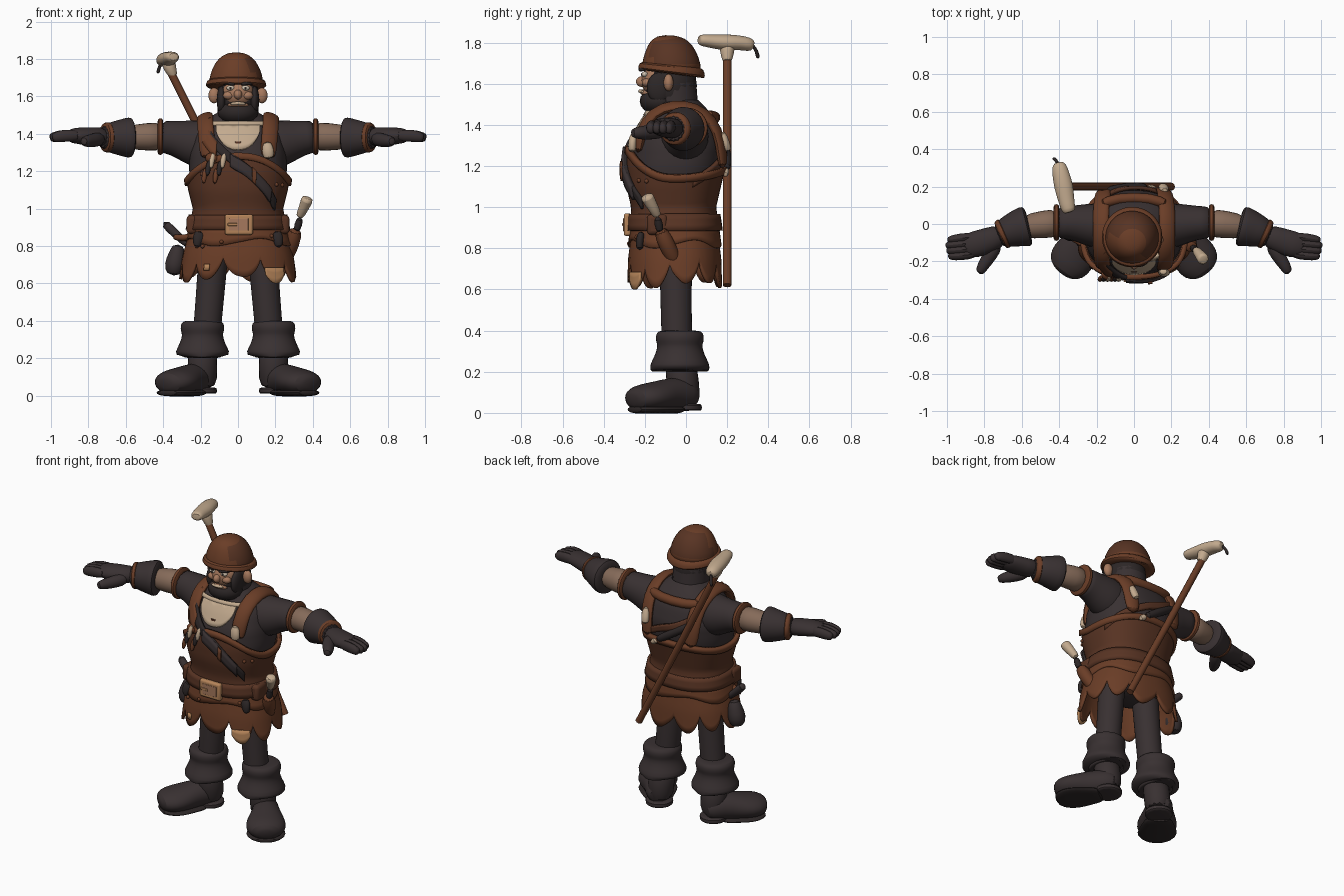
import bpy, bmesh, math, random
from mathutils import Vector
from math import sin, cos, pi, radians

if "Cube" in bpy.data.objects:
    bpy.data.objects.remove(bpy.data.objects["Cube"])
random.seed(4)
made = []

def colour(name, r, g, b):
    m = bpy.data.materials.new(name)
    m.use_nodes = True
    m.diffuse_color = (r, g, b, 1)
    bsdf = m.node_tree.nodes["Principled BSDF"]
    bsdf.inputs["Base Color"].default_value = (r, g, b, 1)
    bsdf.inputs["Roughness"].default_value = .8
    return m

DARK = colour("charcoal cloth", .040, .030, .031)
BLACK = colour("black leather", .026, .020, .020)
BROWN = colour("rust leather", .145, .047, .020)
HIDE = colour("brown hide", .098, .034, .017)
SKIN = colour("skin", .38, .19, .11)
ARM = colour("weathered skin", .235, .145, .10)
BONE = colour("bone", .54, .40, .27)
TAN = colour("tan leather", .46, .23, .1)
WHITE = colour("eye white", .62, .53, .42)

def finish(name, bm, mat, subsurf=0, thick=0):
    bmesh.ops.remove_doubles(bm, verts=bm.verts, dist=1e-5)
    bmesh.ops.recalc_face_normals(bm, faces=bm.faces)
    me = bpy.data.meshes.new(name)
    bm.to_mesh(me)
    bm.free()
    me.materials.append(mat)
    o = bpy.data.objects.new(name, me)
    bpy.context.collection.objects.link(o)
    if thick:
        sol = o.modifiers.new("thickness", 'SOLIDIFY')
        sol.thickness, sol.offset = thick, 0
    if subsurf:
        sub = o.modifiers.new("smooth", 'SUBSURF')
        sub.levels = sub.render_levels = subsurf
    made.append(o)
    return o

def tube(name, pts, w, mat, h=None, centre=None, n=12, subsurf=1):
    """Sweep an ellipse along points; w and h are half sizes, per point or constant."""
    pts = [Vector(p) for p in pts]
    k = len(pts)
    w = w if isinstance(w, (list, tuple)) else [w] * k
    h = w if h is None else h if isinstance(h, (list, tuple)) else [h] * k
    span = (pts[-1] - pts[0]).normalized()
    ref = Vector((0, 1, 0)) if abs(span.z) > .75 else Vector((0, 0, 1))
    bm, rings = bmesh.new(), []
    for i, p in enumerate(pts):
        t = (pts[min(i + 1, k - 1)] - pts[max(i - 1, 0)]).normalized()
        r = ref if centre is None else (p - Vector(centre)).normalized()
        side = t.cross(r).normalized()
        up = side.cross(t)
        rings.append([bm.verts.new(p + side * w[i] * cos(2 * pi * j / n) + up * h[i] * sin(2 * pi * j / n))
                      for j in range(n)])
    for a, b in zip(rings, rings[1:]):
        for j in range(n):
            bm.faces.new((a[j], a[(j + 1) % n], b[(j + 1) % n], b[j]))
    bm.faces.new(rings[0])
    bm.faces.new(rings[-1])
    return finish(name, bm, mat, subsurf)

def ball(name, loc, size, mat, seg=20):
    bm = bmesh.new()
    bmesh.ops.create_uvsphere(bm, u_segments=seg, v_segments=seg // 2, radius=1)
    for v in bm.verts:
        v.co = Vector(loc) + Vector([c * s for c, s in zip(v.co, size)])
    return finish(name, bm, mat)

def sheet(name, f, nu, nv, mat, thick=.015):
    bm = bmesh.new()
    g = [[bm.verts.new(f(i / nu, j / nv)) for j in range(nv + 1)] for i in range(nu + 1)]
    for i in range(nu):
        for j in range(nv):
            bm.faces.new((g[i][j], g[i + 1][j], g[i + 1][j + 1], g[i][j + 1]))
    return finish(name, bm, mat, 0, thick)

def block(name, loc, size, mat, bevel=.012):
    bm = bmesh.new()
    bmesh.ops.create_cube(bm, size=1)
    for v in bm.verts:
        v.co = Vector(loc) + Vector([c * s for c, s in zip(v.co, size)])
    b = finish(name, bm, mat).modifiers.new("bevel", 'BEVEL')
    b.width, b.segments = bevel, 3

# Body surface: height, half width, half depth, centre depth
PROFILE = [(.58, .31, .22, -.055), (.75, .285, .215, -.055), (.9, .24, .195, -.055), (1, .22, .185, -.06),
           (1.1, .245, .208, -.06), (1.2, .262, .222, -.05), (1.3, .258, .22, -.04), (1.4, .235, .185, -.03),
           (1.47, .18, .14, -.03), (1.52, .1, .1, -.04)]

def body(a, z, off=0):
    for p, q in zip(PROFILE, PROFILE[1:]):
        if z <= q[0] or q is PROFILE[-1]:
            break
    t = (z - p[0]) / (q[0] - p[0])
    rx, ry, cy = [p[i] + (q[i] - p[i]) * t for i in (1, 2, 3)]
    rnd = lambda v: math.copysign(abs(v) ** .85, v)
    return Vector(((rx + off) * rnd(cos(a)), cy + (ry + off) * rnd(sin(a)), z))

def band(name, lo, hi, off, mat, a0=0, a1=2 * pi, nu=72, nv=6, thick=.015):
    def f(u, v):
        a = a0 + (a1 - a0) * u
        return body(a, lo(a) + (hi(a) - lo(a)) * v, off)
    return sheet(name, f, nu, nv, mat, thick)

def wrap(name, a0, z0, a1, z1, half, off, mat, thick=.02):
    """Straight strap wrapped on the body between two angle and height points."""
    return sheet(name, lambda u, v: body(a0 + (a1 - a0) * u, z0 + (z1 - z0) * u + (v - .5) * 2 * half, off),
                 20, 3, mat, thick)

def level(z):
    return lambda a: z

def plate_edge(a):
    s = sin(a)
    return 1.14 + (.14 if s < 0 else .04) * s * s

# Torso and clothing
band("shirt", level(.85), level(1.52), 0, DARK, nv=24, thick=0)
ball("hips", (0, -.055, .84), (.22, .17, .1), DARK)
band("breastplate", level(.93), plate_edge, .014, HIDE, nv=12)
band("breastplate_trim", lambda a: plate_edge(a) - .018, lambda a: plate_edge(a) + .018, .022, BROWN, nv=2, thick=.026)
band("ragged_skirt", lambda a: .725 - .105 * abs(sin(5.5 * a + .4)) ** .7 + .015 * sin(3 * a), level(.92), .004,
     BROWN, nu=176, nv=8)
band("hide_drape", lambda a: .82 + .02 * sin(4 * a), level(.9), .014, BROWN, nv=3)
band("belt", level(.885), level(.965), .022, HIDE, nv=3, thick=.03)
band("undershirt_bib", lambda a: 1.315 + .5 * (a - radians(270)) ** 2, lambda a: 1.45 + .008 * sin(24 * a), .012, BONE,
     radians(240), radians(300), 24)
band("collar_rim", lambda a: 1.445, lambda a: 1.465, .016, BONE, radians(222), radians(318), 30, 2)
block("bib_patch", (0, -.243, 1.345), (.03, .03, .03), HIDE, .003)
wrap("cross_strap", radians(232), 1.42, radians(318), 1.02, .028, .026, BLACK)
wrap("cross_strap_top", radians(222), 1.44, radians(250), 1.31, .045, .032, BROWN)
wrap("cross_strap_sheath", radians(264), 1.26, radians(306), 1.07, .034, .034, DARK, .026)
wrap("cross_strap_buckle", radians(281), 1.185, radians(285), 1.165, .038, .05, BROWN, .012)
wrap("back_strap", radians(20), 1.12, radians(140), 1.4, .022, .015, HIDE)
for i in range(9):
    a, z = radians(random.uniform(200, 340)), random.uniform(.75, 1.22)
    ball("rivet", body(a, z, .022), (.011, .011, .011), BROWN, 10)

# Buckle
block("buckle", (.005, -.285, .915), (.15, .035, .11), TAN)
block("buckle_recess", (.005, -.302, .915), (.1, .006, .065), SKIN, .002)
block("buckle_tongue", (-.03, -.306, .915), (.05, .008, .015), TAN, .003)

for s, side in ((1, "left"), (-1, "right")):
    # Shoulder strap
    tube(side + "_shoulder_strap", [(s * x, y, z) for x, y, z in (
        (.16, -.235, 1.26), (.168, -.222, 1.37), (.175, -.165, 1.46), (.178, -.06, 1.5), (.178, .045, 1.485),
        (.172, .13, 1.425), (.165, .17, 1.32), (.155, .18, 1.18))], .047, BROWN, .024, centre=(s * .1, -.03, 1.3))
    # Arm
    tube(side + "_sleeve", [(s * .12, -.02, 1.34), (s * .22, -.005, 1.345), (s * .31, .005, 1.372), (s * .37, .008, 1.382),
                            (s * .42, .008, 1.385)], [.13, .125, .1, .09, .088], DARK, [.15, .135, .105, .092, .09])
    tube(side + "_sleeve_trim", [(s * x, .008, 1.385) for x in (.398, .404, .426, .432)], [.085, .1, .1, .085], BROWN, n=20)
    tube(side + "_forearm", [(s * .4, .006, 1.385), (s * .47, 0, 1.385), (s * .62, -.02, 1.38)], [.08, .078, .066], ARM)
    tube(side + "_glove_cuff", [(s * .56, -.008, 1.38), (s * .57, -.01, 1.38), (s * .6, -.018, 1.38),
                                (s * .66, -.035, 1.38), (s * .74, -.07, 1.382)], [.08, .113, .108, .09, .068], DARK, n=16)
    tube(side + "_glove_band", [(s * x, y, 1.381) for x, y in ((.686, -.046), (.692, -.049), (.714, -.058), (.72, -.061))],
         [.072, .086, .08, .066], BROWN, n=16)
    tube(side + "_palm", [(s * .7, -.055, 1.382), (s * .77, -.085, 1.385), (s * .85, -.11, 1.39), (s * .92, -.125, 1.39)],
         [.062, .07, .076, .062], DARK, [.056, .052, .048, .035])
    for i in range(4):
        tube(side + "_finger", [(s * .84, -.068 - .03 * i, 1.39), (s * .93, -.075 - .032 * i, 1.392),
                                (s * (1.0 - .01 * abs(i - 1.3)), -.085 - .029 * i, 1.38),
                                (s * (1.01 - .01 * abs(i - 1.3)), -.086 - .029 * i, 1.378)],
             [.027, .028, .023, .012], DARK, [.034, .037, .03, .014], n=8)
    tube(side + "_thumb", [(s * .73, -.1, 1.375), (s * .77, -.17, 1.365), (s * .81, -.225, 1.36), (s * .828, -.268, 1.36)],
         [.042, .039, .034, .022], DARK, n=10)
    # Leg and boot
    tube(side + "_leg", [(s * .12, -.05, .9), (s * .14, -.05, .65), (s * .165, -.045, .35), (s * .18, -.04, .2)],
         [.09, .077, .077, .07], DARK, n=16)
    tube(side + "_boot_cuff", [(s * .19, -.03, z) for z in (.4, .398, .375, .345, .325, .28, .235, .203, .2, .21)],
         [.08, .108, .12, .117, .108, .122, .148, .146, .13, .09], DARK, n=20)
    tube(side + "_boot_ankle", [(s * .19, -.03, .26), (s * .19, -.015, .15), (s * .19, -.005, .03)], [.085, .08, .085], DARK)
    tube(side + "_boot_foot", [(s * x, y, z) for x, y, z in (
        (.17, .055, .075), (.2, .0, .09), (.25, -.07, .09), (.3, -.14, .078), (.345, -.205, .073), (.378, -.252, .068),
        (.388, -.264, .064))],
         [.05, .08, .085, .118, .124, .09, .03], DARK, [.05, .08, .085, .076, .07, .055, .025], n=16)
    tube(side + "_boot_sole", [(s * x, y, .016) for x, y in (
        (.22, -.03), (.25, -.075), (.3, -.14), (.345, -.205), (.385, -.262))], [.08, .09, .118, .122, .06], BLACK, .02, n=16)
    tube(side + "_boot_heel", [(s * .195, -.005, z) for z in (.01, .014, .04, .045)], [.08, .086, .086, .08], DARK)
    # Ear, eye and brow
    ball(side + "_ear", (s * .128, -.085, 1.605), (.03, .024, .042), SKIN)
    ball(side + "_eye", (s * .04, -.2, 1.645), (.022, .016, .014), WHITE)
    ball(side + "_pupil", (s * .04, -.214, 1.645), (.007, .005, .007), BLACK, 10)
    tube(side + "_brow", [(s * .012, -.222, 1.664), (s * .045, -.222, 1.672), (s * .08, -.195, 1.665)], [.009, .011, .006], BLACK)
    ball(side + "_cheek", (s * .05, -.19, 1.605), (.03, .024, .022), SKIN)
    ball(side + "_sideburn", (s * .088, -.13, 1.58), (.026, .06, .075), BLACK)
    # Belt pouch and hanging cloth
    block(side + "_belt_pouch", (s * .235, -.14, .915), (.08, .1, .1), HIDE, .02)
    tube(side + "_belt_cloth", [(s * .2, -.215, .88), (s * .215, -.225, .84), (s * .22, -.225, .79)], [.03, .032, .018], BLACK, .02)

tube("collar_back", [(-.18, .1, 1.45), (-.1, .14, 1.435), (.1, .14, 1.435), (.18, .1, 1.45)], .03, BROWN)

# Head
tube("neck", [(0, -.045, 1.4), (0, -.06, 1.6)], .11, DARK, subsurf=0, n=20)
ball("hair", (0, -.075, 1.59), (.115, .128, .15), BLACK)
ball("face", (0, -.125, 1.615), (.088, .094, .086), SKIN)
ball("beard", (0, -.13, 1.515), (.108, .095, .068), BLACK)
ball("nose", (0, -.215, 1.61), (.022, .028, .026), SKIN)
tube("lips", [(-.062, -.185, 1.552), (0, -.222, 1.562), (.062, -.185, 1.552)], [.008, .017, .008], SKIN)
tube("teeth", [(-.045, -.206, 1.56), (0, -.233, 1.566), (.045, -.206, 1.56)], .009, BONE)

# Helmet, sheared so that the brim is lower behind
def tilt(o):
    for v in o.data.vertices:
        v.co.z -= .13 * (v.co.y + .07) * max(0, (1.84 - v.co.z) / .19)

dome = tube("helmet", [(-.01, y, z) for y, z in ((-.07, 1.655), (-.07, 1.69), (-.08, 1.74), (-.092, 1.785), (-.1, 1.815),
                                                  (-.1, 1.836))], [.15, .146, .134, .108, .078, .035], BROWN, n=20)
dome.data.materials.append(HIDE)
for f in dome.data.polygons:
    c = f.center
    f.material_index = int(1.7 < c.z < 1.83 and (c.y > -.06 or c.x > .05))
tilt(dome)
tilt(tube("helmet_brim", [(-.01, -.07, z) for z in (1.65, 1.645, 1.655, 1.685, 1.695)], [.14, .158, .166, .158, .14],
          BROWN, n=24))

# Staff with bone head across the back
tube("staff", [(.2, .2, .62), (-.09, .2, 1.19), (-.37, .2, 1.75)], .021, BROWN, subsurf=0)
tube("staff_socket", [(-.34, .2, 1.7), (-.365, .2, 1.75), (-.375, .2, 1.8)], [.024, .034, .045], BONE)
tube("staff_bone_head", [(-.345, .06, 1.812), (-.35, .075, 1.812), (-.365, .14, 1.804), (-.375, .2, 1.8), (-.39, .26, 1.8),
                         (-.4, .31, 1.79), (-.405, .33, 1.785)], [.028, .04, .046, .054, .048, .042, .024], BONE,
     [.022, .03, .036, .042, .036, .036, .022])
tube("staff_hook", [(-.405, .32, 1.79), (-.42, .345, 1.76), (-.43, .35, 1.72)], [.01, .008, .012], BLACK)

# Scabbard on the back
tube("back_scabbard", [(-.17, .17, 1.34), (-.03, .2, 1.25), (.08, .195, 1.18)], .026, BLACK)
tube("scabbard_tip", [(.07, .195, 1.186), (.12, .19, 1.15)], [.024, .014], BONE)

# Knife on the left hip
tube("knife_sheath", [(.31, -.13, .9), (.29, -.09, .81), (.255, -.05, .73), (.25, -.045, .715)], [.04, .042, .036, .02], BROWN)
tube("knife_grip", [(.335, -.14, .96), (.31, -.125, .87)], .022, BLACK)
tube("knife_pommel", [(.325, -.135, .95), (.35, -.16, 1.0), (.37, -.19, 1.05), (.373, -.193, 1.06)], [.024, .026, .036, .024], BONE)

# Ladle and pouch on the right hip
tube("hip_pouch", [(-.32, -.04, .81), (-.325, -.04, .76), (-.34, -.04, .7), (-.345, -.04, .64)], [.03, .045, .06, .038], DARK)
tube("ladle_handle", [(-.26, -.06, .8), (-.33, -.05, .86), (-.4, -.03, .93)], [.022, .022, .03], DARK)
tube("pouch_cord", [(-.22, -.13, .86), (-.29, -.1, .84), (-.35, -.06, .85)], .018, BROWN)

# Charms and hide patches
tube("strap_tooth_front", [(.155, -.25, 1.36), (.16, -.262, 1.31), (.165, -.26, 1.265)], [.022, .036, .028], BONE, .022)
tube("strap_tooth_back", [(.165, .17, 1.37), (.16, .195, 1.31), (.15, .205, 1.27)], [.018, .03, .022], BONE, .02)
for i in range(6):
    x = -.18 + .02 * i
    z = 1.16 + .04 * (i % 3)
    tube("charm", [(x + .01, -.28, z + .06), (x, -.295, z + .02), (x - .005, -.3, z - .03)], [.012, .018, .01],
         (BROWN, BLACK, BONE)[i % 3], n=8)
ball("charm_knot", (-.14, -.27, 1.27), (.035, .03, .03), BROWN)
band("skirt_patch_left", lambda a: .6 + 1.1 * (a - radians(306)) ** 2, level(.685), .014, TAN, radians(294), radians(318), 12, 3)
band("skirt_patch_right", level(.67), level(.705), .014, TAN, radians(238), radians(244), 5, 2)

# Smooth shading with sharp edges kept
bpy.ops.object.select_all(action='DESELECT')
for o in made:
    o.select_set(True)
bpy.context.view_layer.objects.active = made[0]
bpy.ops.object.shade_smooth_by_angle(angle=radians(45))
